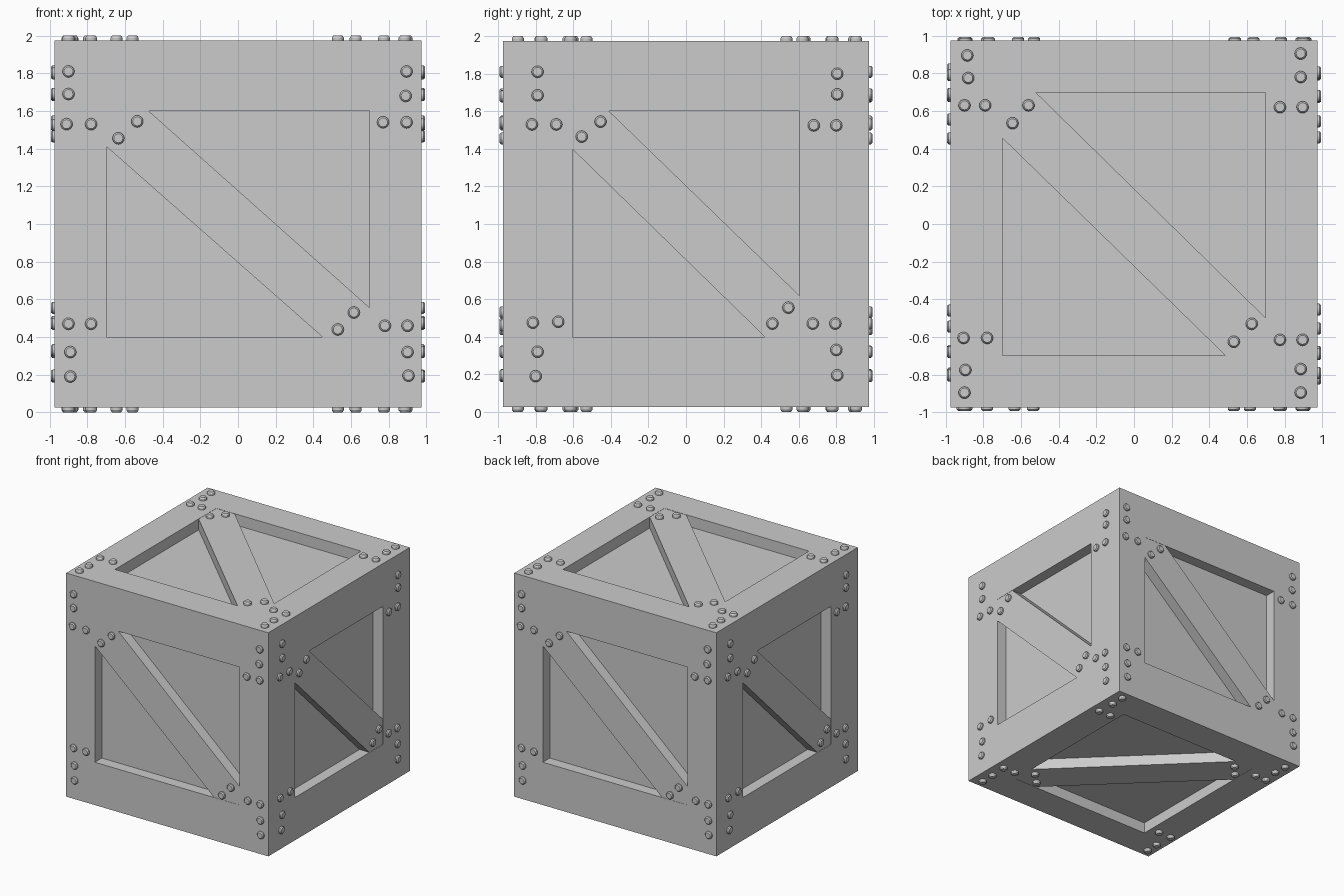
import bpy, bmesh, math
from mathutils import Matrix, Vector

if "Cube" in bpy.data.objects:
    bpy.data.objects.remove(bpy.data.objects["Cube"])

IN, OUT = 0.878, 0.974          # panel depth and outer plank surface

# Local axes of a side: (u across, v up, n outward)
def basis(u, v, n):
    m = Matrix((u, v, n)).transposed().to_4x4()
    m.translation = (0, 0, 1)
    return m

FRONT = basis((1, 0, 0), (0, 0, 1), (0, -1, 0))
RIGHT = basis((0, 1, 0), (0, 0, 1), (1, 0, 0))
TOP = basis((1, 0, 0), (0, 1, 0), (0, 0, 1))
HALF_TURN = Matrix.Rotation(math.pi, 4, 'Z')
FLIP_Z = Matrix.Translation((0, 0, 2)) @ Matrix.Diagonal((1, 1, -1, 1))

def finish(bm, name, m):
    bm.transform(m)
    bmesh.ops.recalc_face_normals(bm, faces=bm.faces)
    me = bpy.data.meshes.new(name)
    bm.to_mesh(me)
    bm.free()
    ob = bpy.data.objects.new(name, me)
    bpy.context.collection.objects.link(ob)
    return ob

def prism(name, pts, n0, n1, m):
    bm = bmesh.new()
    f = bm.faces.new([bm.verts.new((u, v, n0)) for u, v in pts])
    ext = bmesh.ops.extrude_face_region(bm, geom=[f], use_keep_orig=True)
    vs = [g for g in ext['geom'] if isinstance(g, bmesh.types.BMVert)]
    bmesh.ops.translate(bm, verts=vs, vec=(0, 0, n1 - n0))
    return finish(bm, name, m)

def rect(u0, u1, v0, v1):
    return [(u0, v0), (u1, v0), (u1, v1), (u0, v1)]

def bolts(name, spots, h, m, r=0.032, seg=16):
    bm = bmesh.new()
    for u, v in spots:
        rings = []
        for rad, n in ((r, OUT - 0.006), (r, OUT + h * 0.55), (r * 0.75, OUT + h)):
            rings.append([bm.verts.new((u + rad * math.cos(a), v + rad * math.sin(a), n))
                          for a in (2 * math.pi * i / seg for i in range(seg))])
        for a, b in zip(rings, rings[1:]):
            for i in range(seg):
                j = (i + 1) % seg
                bm.faces.new((a[i], a[j], b[j], b[i]))
        bm.faces.new(rings[0][::-1])
        bm.faces.new(rings[-1])
    ob = finish(bm, name, m)
    bpy.ops.object.select_all(action='DESELECT')
    ob.select_set(True)
    bpy.context.view_layer.objects.active = ob
    bpy.ops.object.shade_smooth_by_angle(angle=math.radians(30))

# One framed side: two rails, two stiles, a diagonal brace and its bolts
def side(name, m, U, V, W, H, cuts, spots, h):
    prism(name + "_upper_rail", rect(-U, U, H, V), IN, OUT, m)
    prism(name + "_lower_rail", rect(-U, U, -V, -H), IN, OUT, m)
    prism(name + "_left_stile", rect(-U, -W, -H, H), IN, OUT, m)
    prism(name + "_right_stile", rect(W, U, -H, H), IN, OUT, m)
    a, b, c, d = cuts
    prism(name + "_brace", [(-W, H), (-W, d), (c, -H), (W, -H), (W, b), (a, H)],
          IN - 0.01, OUT - 0.002, m)
    bolts(name + "_bolts", spots, h, m)

# Inner box forming the recessed panels
bm = bmesh.new()
bmesh.ops.create_cube(bm, size=2 * IN)
finish(bm, "inner_box", Matrix.Translation((0, 0, 1)))

# Hand-placed bolt spots: rails, stiles, brace
front_spots = [(-.90, .81), (-.90, .69), (.895, .81), (.89, .68),
               (-.91, .53), (-.78, .53), (.77, .54), (.895, .54),
               (-.90, -.53), (-.78, -.53), (.78, -.54), (.90, -.54),
               (-.89, -.68), (-.89, -.81), (.90, -.68), (.905, -.805),
               (-.635, .455), (-.535, .545), (.53, -.56), (.615, -.47)]
right_spots = [(-.79, .81), (-.79, .685), (.805, .80), (.805, .69),
               (-.82, .53), (-.69, .53), (.68, .525), (.80, .525),
               (-.815, -.525), (-.68, -.52), (.675, -.53), (.795, -.53),
               (-.79, -.68), (-.80, -.81), (.80, -.67), (.805, -.805),
               (-.555, .465), (-.455, .545), (.46, -.53), (.545, -.445)]
top_spots = [(-.885, .895), (-.88, .775), (.885, .905), (.885, .78),
             (-.90, .63), (-.79, .63), (.775, .62), (.895, .62),
             (-.905, -.605), (-.78, -.605), (.775, -.615), (.895, -.615),
             (-.895, -.775), (-.90, -.895), (.885, -.77), (.885, -.895),
             (-.645, .535), (-.56, .63), (.53, -.625), (.625, -.53)]

# Opposite sides share a layout
for name, m in (("front", FRONT), ("back", HALF_TURN @ FRONT)):
    side(name, m, OUT, IN, 0.6975, 0.601, (-.475, -.443, .45, .41), front_spots, 0.018)
for name, m in (("right", RIGHT), ("left", HALF_TURN @ RIGHT)):
    side(name, m, IN, IN, 0.603, 0.601, (-.41, -.38, .42, .397), right_spots, 0.02)
for name, m in (("top", TOP), ("bottom", FLIP_Z @ TOP)):
    side(name, m, OUT, OUT, 0.6975, 0.6975, (-.52, -.497, .485, .455), top_spots, 0.026)
